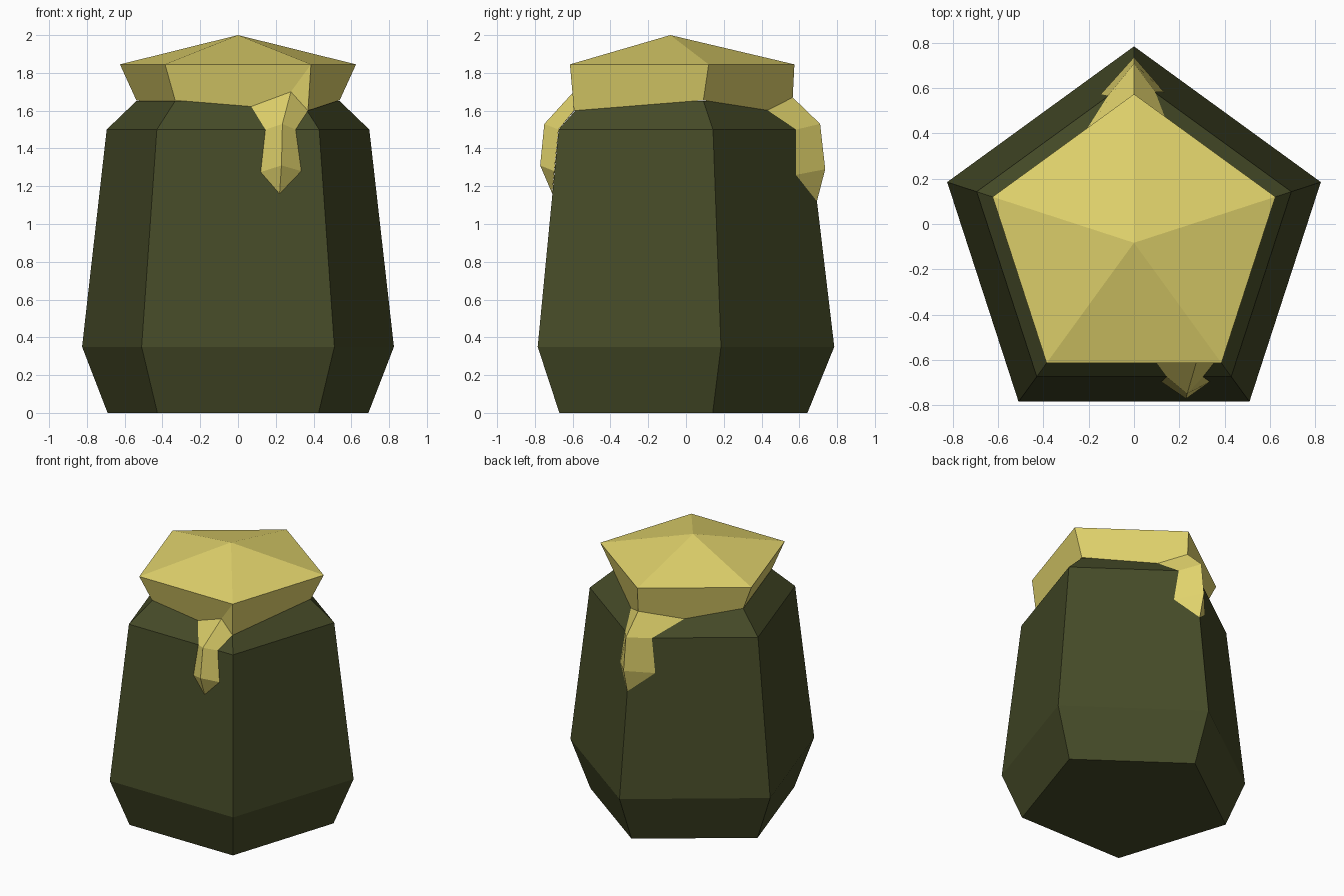
import bpy, bmesh, math
from mathutils import Vector

cube = bpy.data.objects.get("Cube")
if cube:
    bpy.data.objects.remove(cube, do_unlink=True)

AXIS = Vector((0, -0.083, 0))


def material(name, rgb):
    mat = bpy.data.materials.new(name)
    mat.use_nodes = True
    mat.diffuse_color = (*rgb, 1)
    mat.node_tree.nodes["Principled BSDF"].inputs["Base Color"].default_value = (*rgb, 1)
    return mat


GREEN = material("dark olive", (0.061, 0.070, 0.021))
HONEY = material("honey yellow", (0.752, 0.651, 0.150))


def corner(i, radius, z):
    """Pentagon corner, counted counterclockwise from the back one."""
    a = math.radians(90 + 72 * i)
    return AXIS + Vector((radius * math.cos(a), radius * math.sin(a), z))


def ring(radius, z):
    return [corner(i, radius, z) for i in range(5)]


def build(name, faces, mat):
    """Make a flat-shaded mesh from faces given as point lists, all facing outward."""
    bm = bmesh.new()
    for points in faces:
        bm.faces.new([bm.verts.new(p) for p in points])
    bmesh.ops.remove_doubles(bm, verts=bm.verts, dist=0.0005)
    bm.normal_update()
    middle = sum((v.co for v in bm.verts), Vector()) / len(bm.verts)
    centre = AXIS + Vector((0, 0, middle.z))
    for f in bm.faces:
        if f.normal.dot(f.calc_center_median() - centre) < 0:
            f.normal_flip()
    mesh = bpy.data.meshes.new(name)
    bm.to_mesh(mesh)
    bm.free()
    mesh.materials.append(mat)
    obj = bpy.data.objects.new(name, mesh)
    bpy.context.collection.objects.link(obj)
    return obj


def strip(a, b):
    """Quads between two point rows; a shared end point gives a triangle."""
    faces = []
    for i in range(len(a) - 1):
        points = [a[i], a[i + 1], b[i + 1], b[i]]
        if a[i + 1] == b[i + 1]:
            points.pop(2)
        if a[i] == b[i]:
            points.pop()
        faces.append(points)
    return faces


# Jar body: stacked pentagon rings with closed ends
rings = [ring(0.726, 0), ring(0.868, 0.35), ring(0.731, 1.5), ring(0.565, 1.652)]
jar_faces = [rings[0], rings[-1]]
for low, high in zip(rings, rings[1:]):
    jar_faces += strip(low + low[:1], high + high[:1])
build("jar_body", jar_faces, GREEN)

# Points where the drips leave the lid's lower edge
front_start = Vector((0.07, -0.572, 1.622))
front_peak = Vector((0.28, -0.595, 1.70))
front_end = corner(3, 0.63, 1.6)
back_start = Vector((-0.243, 0.365, 1.602))
back_peak = Vector((0, 0.565, 1.67))
back_end = Vector((0.152, 0.432, 1.602))

# Lid: low pointed top and a flared skirt with an uneven lower edge
top = ring(0.657, 1.845)
apex = AXIS + Vector((0, 0, 2))
left, front_left, right = (corner(i, 0.566, 1.655) for i in (1, 2, 4))
lid_faces = [[top[i], top[(i + 1) % 5], apex] for i in range(5)]
lid_faces += [
    [top[0], back_peak, back_start, left, top[1]],
    [top[1], left, front_left, top[2]],
    [top[2], front_left, front_start, front_peak, top[3]],
    [top[3], front_peak, front_end],
    [top[3], front_end, right, top[4]],
    [top[4], right, back_end, back_peak, top[0]],
]
build("honey_lid", lid_faces, HONEY)


def drip(name, side_a, ridge, side_b):
    """Ridged drip: both sides lie on the jar, the ridge stands out."""
    tip = ridge[-1]
    build(name, strip(side_a + [tip], ridge) + strip(ridge, side_b + [tip]), HONEY)


# Drip on the front face
drip("front_drip",
     [front_start, Vector((0.145, -0.675, 1.5)), Vector((0.12, -0.697, 1.275))],
     [front_peak, Vector((0.235, -0.75, 1.53)), Vector((0.23, -0.772, 1.31)),
      Vector((0.22, -0.708, 1.16))],
     [front_end, Vector((0.305, -0.675, 1.5)), Vector((0.335, -0.697, 1.28))])

# Drip over the back corner
drip("back_drip",
     [back_start, Vector((-0.115, 0.567, 1.5)), Vector((-0.147, 0.573, 1.25))],
     [back_peak, Vector((0, 0.71, 1.53)), Vector((0, 0.737, 1.29)),
      Vector((0, 0.693, 1.12))],
     [back_end, Vector((0.094, 0.583, 1.5)), Vector((0.135, 0.582, 1.26))])
